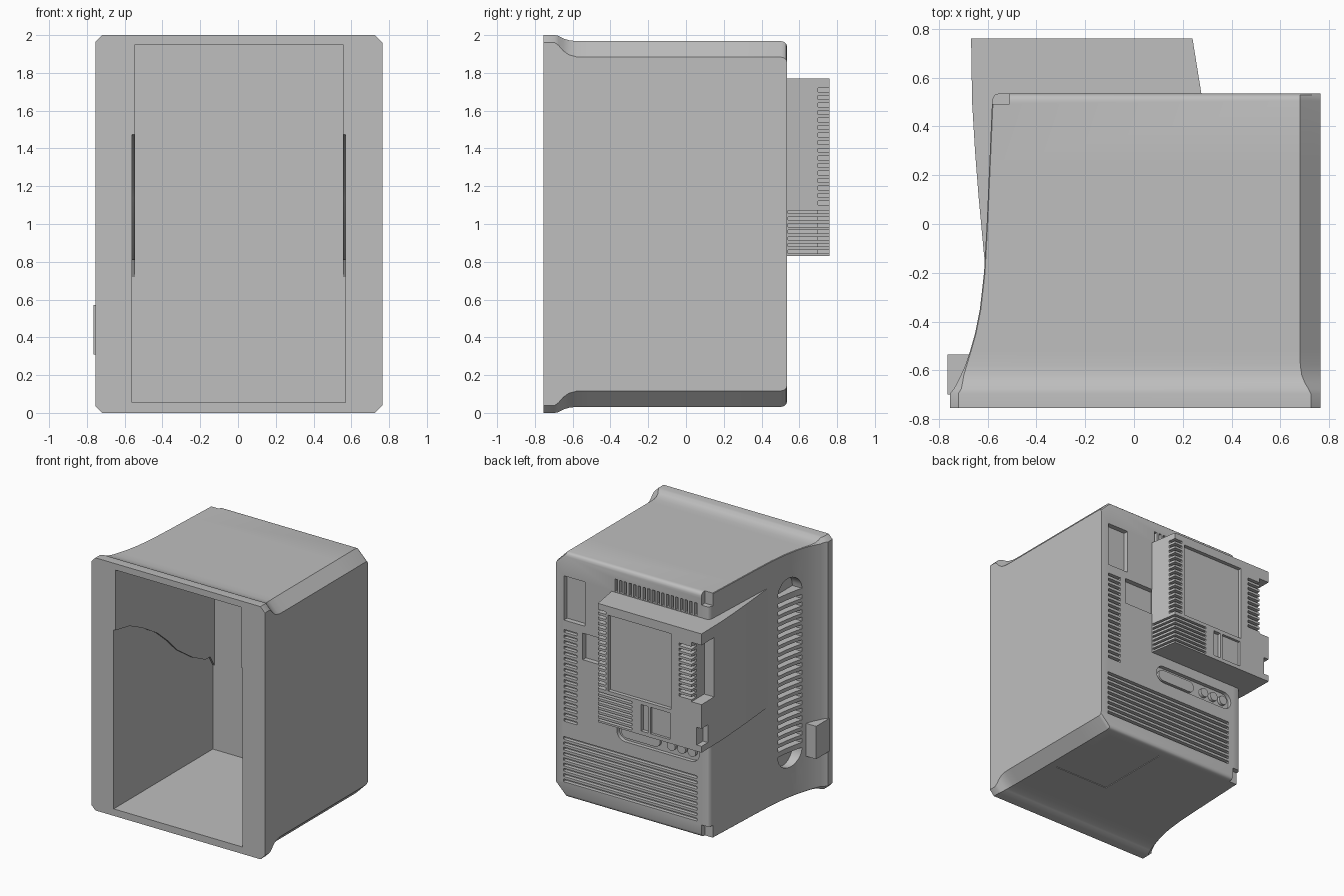
import bpy, bmesh, math

if "Cube" in bpy.data.objects:
    bpy.data.objects.remove(bpy.data.objects["Cube"])

grey = bpy.data.materials.new("plain_grey")
grey.use_nodes = True
grey.diffuse_color = (0.52, 0.52, 0.52, 1)
grey.node_tree.nodes["Principled BSDF"].inputs["Base Color"].default_value = (0.52, 0.52, 0.52, 1)


def prism(bm, poly, axis, lo, hi):
    """Extrude a 2D outline along an axis; the outline uses the other two axes in order."""
    def place(p, h):
        c = list(p)
        c.insert("xyz".index(axis), h)
        return bm.verts.new(c)
    a = [place(p, lo) for p in poly]
    b = [place(p, hi) for p in poly]
    bridge(bm, a, b)
    bm.faces.new(a)
    bm.faces.new(b[::-1])


def bridge(bm, a, b):
    for i in range(len(a)):
        j = (i + 1) % len(a)
        bm.faces.new((a[i], a[j], b[j], b[i]))


def box(bm, x0, x1, y0, y1, z0, z1):
    prism(bm, [(x0, y0), (x1, y0), (x1, y1), (x0, y1)], "z", z0, z1)


def arc(cx, cy, r, a0, a1, n=12):
    return [(cx + r * math.cos(math.radians(a0 + (a1 - a0) * i / n)),
             cy + r * math.sin(math.radians(a0 + (a1 - a0) * i / n))) for i in range(n + 1)]


def stadium(cx, cz, half, r):
    return arc(cx + half - r, cz, r, -90, 90) + arc(cx - half + r, cz, r, 90, 270)


def finish(bm, name):
    bmesh.ops.recalc_face_normals(bm, faces=bm.faces)
    me = bpy.data.meshes.new(name)
    bm.to_mesh(me)
    bm.free()
    me.materials.append(grey)
    ob = bpy.data.objects.new(name, me)
    bpy.context.collection.objects.link(ob)
    return ob


def select(ob):
    bpy.ops.object.select_all(action="DESELECT")
    ob.select_set(True)
    bpy.context.view_layer.objects.active = ob


def cut(ob, bm):
    cutter = finish(bm, "cutter")
    cutter.hide_render = True
    mod = ob.modifiers.new("cut", "BOOLEAN")
    mod.operation, mod.solver, mod.object = "DIFFERENCE", "EXACT", cutter
    select(ob)
    bpy.ops.object.modifier_apply(modifier=mod.name)
    bpy.data.objects.remove(cutter)


def smooth(ob):
    select(ob)
    bpy.ops.object.shade_smooth_by_angle(angle=math.radians(30))


# Shell: lofted cross-sections (y, left x, bevel left, top inset, bevel right)
sections = [
    (-0.755, -0.755, 0.035, 0, 0.04), (-0.695, -0.755, 0.035, 0, 0.04),
    (-0.675, -0.738, 0.03, 0.004, 0.05), (-0.65, -0.725, 0.022, 0.018, 0.065),
    (-0.62, -0.71, 0.012, 0.027, 0.077), (-0.58, -0.692, 0.006, 0.032, 0.083),
    (-0.52, -0.672, 0.004, 0.032, 0.085), (-0.45, -0.652, 0.004, 0.032, 0.085),
    (-0.35, -0.632, 0.004, 0.032, 0.085), (-0.2, -0.615, 0.004, 0.032, 0.085),
    (0, -0.604, 0.004, 0.032, 0.085), (0.25, -0.593, 0.004, 0.032, 0.085),
    (0.505, -0.582, 0.004, 0.032, 0.085), (0.52, -0.578, 0.004, 0.036, 0.085),
    (0.53, -0.57, 0.004, 0.045, 0.085), (0.535, -0.556, 0.004, 0.06, 0.085)]
bm = bmesh.new()
rings = []
for y, left, q, inset, c in sections:
    r, lo, hi = 0.765, inset, 2 - inset
    pts = [(left + q, lo), (r - c, lo), (r, lo + c), (r, hi - c),
           (r - c, hi), (left + q, hi), (left, hi - q), (left, lo + q)]
    rings.append([bm.verts.new((x, y, z)) for x, z in pts])
for a, b in zip(rings, rings[1:]):
    bridge(bm, a, b)
bm.faces.new(rings[0])
bm.faces.new(rings[-1][::-1])
shell = finish(bm, "shell")

# Open interior, then the wider lower part ending in a wavy edge
bm = bmesh.new()
box(bm, -0.545, 0.555, -0.9, 0.485, 0.055, 1.95)
cut(shell, bm)
wave = [(-0.9, 0.055), (0.485, 0.055), (0.485, 0.72), (0.43, 0.81), (0.37, 0.81), (0.21, 0.89),
        (0.02, 1.02), (-0.1, 1.14), (-0.23, 1.25), (-0.42, 1.365), (-0.58, 1.44), (-0.9, 1.5)]
bm = bmesh.new()
prism(bm, wave, "x", -0.56, 0.57)
cut(shell, bm)

# Recesses and vents in the shell
bm = bmesh.new()
box(bm, 0.51, 0.695, 0.495, 0.6, 1.43, 1.78)
box(bm, 0.25, 0.53, 0.495, 0.6, 1.16, 1.37)
for i in range(17):
    z = 0.63 + i * 0.044
    if z < 1.36:
        box(bm, 0.58, 0.695, 0.505, 0.6, z, z + 0.022)
for i in range(18):
    x = -0.47 + i * 0.041
    box(bm, x, x + 0.022, 0.505, 0.6, 1.775, 1.875)
for i in range(9):
    z = 0.15 + i * 0.042
    box(bm, -0.47, 0.70, 0.505, 0.6, z, z + 0.022)
prism(bm, stadium(-0.13, 0.68, 0.36, 0.07), "y", 0.505, 0.6)
for z in (1.87, 0.0):
    box(bm, -0.7, -0.51, 0.493, 0.6, z, z + 0.13)
# Tall side vent with rounded ends
for i in range(20):
    z = 0.43 + i * 0.06
    box(bm, -0.9, -0.582, -0.5, -0.26, z, z + 0.032)
prism(bm, arc(-0.38, 1.65, 0.12, 0, 180), "x", -0.9, -0.582)
prism(bm, arc(-0.38, 0.39, 0.12, 180, 360), "x", -0.9, -0.582)
# Base hatch
box(bm, 0.13, 0.61, -0.17, 0.45, -0.1, 0.037)
cut(shell, bm)
smooth(shell)

# Rear housing that blends into the curved side
bm = bmesh.new()
prism(bm, [(0.277, 0.53), (0.24, 0.76), (-0.668, 0.76), (-0.664, 0.5), (-0.652, 0.3), (-0.638, 0.12),
           (-0.624, -0.03), (-0.61, -0.18), (-0.575, -0.1), (-0.568, 0.53)], "z", 0.83, 1.77)
housing = finish(bm, "rear_housing")

bm = bmesh.new()
box(bm, -0.9, -0.58, 0.6, 0.9, 1.21, 1.68)
box(bm, -0.9, -0.625, 0.68, 0.9, 0.88, 1.02)
cut(housing, bm)

bm = bmesh.new()
box(bm, -0.40, 0.15, 0.73, 0.9, 1.10, 1.70)
box(bm, -0.20, -0.14, 0.73, 0.9, 0.86, 1.07)
box(bm, -0.39, -0.22, 0.74, 0.9, 0.86, 1.07)
for i in range(16):
    z = 1.10 + i * 0.04
    box(bm, 0.17, 0.4, 0.70, 0.9, z, z + 0.021)
for i in range(7):
    z = 0.845 + i * 0.035
    prism(bm, [(0.4, 0.54), (0.22, 0.54), (0.22, 0.70), (-0.06, 0.70), (-0.06, 0.9), (0.4, 0.9)],
          "z", z, z + 0.017)
for i in range(11):
    z = 1.225 + i * 0.04
    box(bm, -0.7, -0.47, 0.70, 0.9, z, z + 0.021)
cut(housing, bm)
smooth(housing)

# Connectors in the rear rounded recess
bm = bmesh.new()
prism(bm, stadium(0.03, 0.68, 0.17, 0.045), "y", 0.50, 0.525)
connector = finish(bm, "wide_connector")
smooth(connector)
for i in range(3):
    bm = bmesh.new()
    prism(bm, arc(-0.24 - i * 0.09, 0.68, 0.036, 0, 345, 23), "y", 0.50, 0.53)
    smooth(finish(bm, "round_connector_%d" % (i + 1)))

# Side catch near the front
bm = bmesh.new()
prism(bm, [(-0.765, -0.70), (-0.765, -0.535), (-0.66, -0.535), (-0.66, -0.70)], "z", 0.31, 0.57)
finish(bm, "side_catch")
